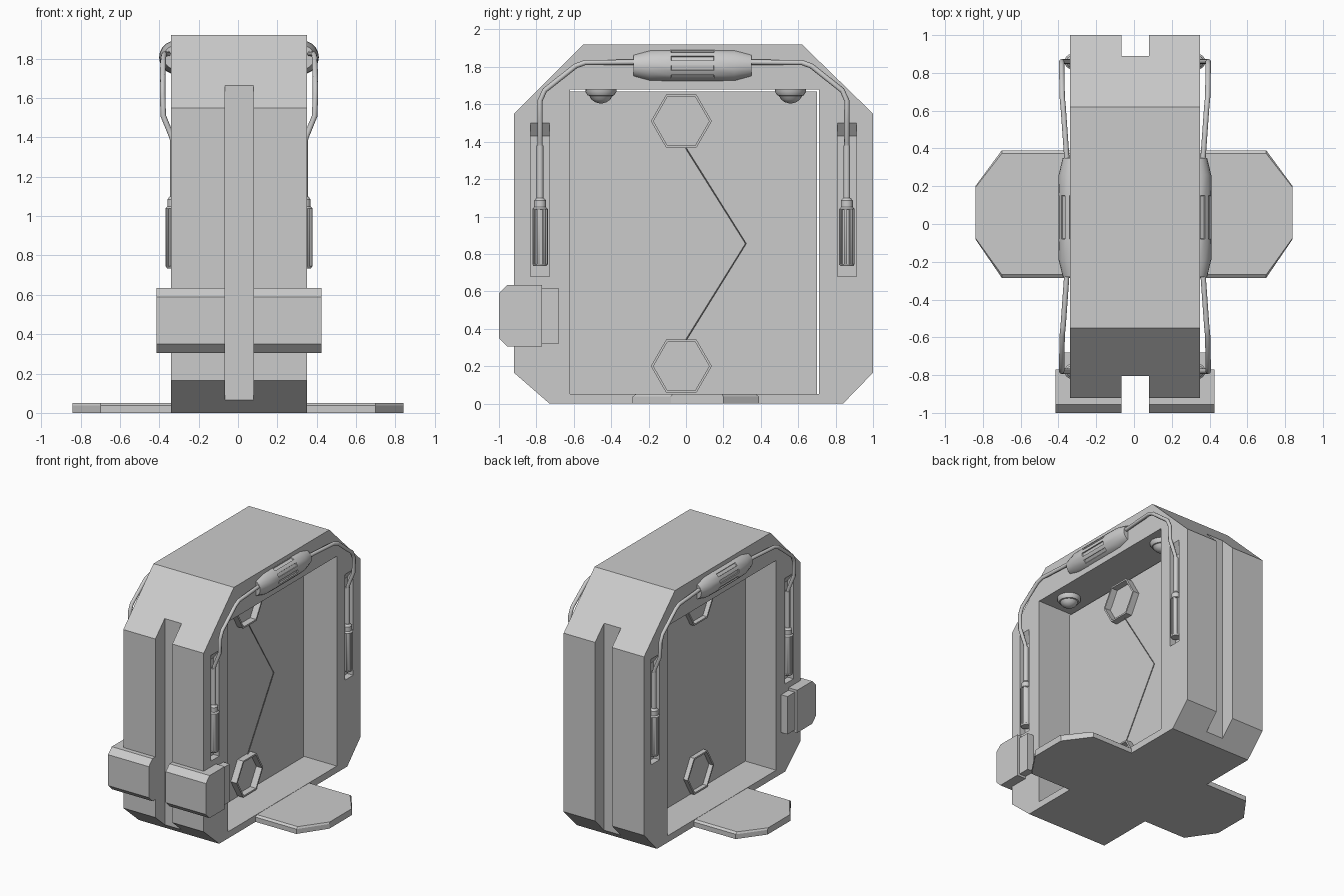
import bpy, bmesh, math
from mathutils import Vector, Matrix

if "Cube" in bpy.data.objects:
    bpy.data.objects.remove(bpy.data.objects["Cube"])

CX, CY = 0.005, 0.04      # mirror centre of the body
HALF = 0.345              # half body width
grey = bpy.data.materials.new("light_grey")
grey.diffuse_color = (0.6, 0.6, 0.6, 1)
grey.use_nodes = True
grey.node_tree.nodes["Principled BSDF"].inputs["Base Color"].default_value = grey.diffuse_color


def finish(name, bm, smooth=False):
    bmesh.ops.recalc_face_normals(bm, faces=bm.faces)
    me = bpy.data.meshes.new(name)
    bm.to_mesh(me)
    bm.free()
    me.materials.append(grey)
    ob = bpy.data.objects.new(name, me)
    bpy.context.collection.objects.link(ob)
    bpy.context.view_layer.objects.active = ob
    if smooth:
        bpy.ops.object.select_all(action='DESELECT')
        ob.select_set(True)
        bpy.ops.object.shade_smooth_by_angle(angle=math.radians(35))
    return ob


def stack(name, loops, cap=True, close=False):
    """Skin a list of equal-length point loops."""
    bm = bmesh.new()
    rows = [[bm.verts.new(p) for p in lp] for lp in loops]
    n = len(rows[0])
    pairs = list(zip(rows, rows[1:])) + ([(rows[-1], rows[0])] if close else [])
    for a, b in pairs:
        for i in range(n):
            j = (i + 1) % n
            bm.faces.new((a[i], a[j], b[j], b[i]))
    if cap and not close:
        bm.faces.new(rows[0])
        bm.faces.new(rows[-1])
    return finish(name, bm)


def prism_x(name, pts, x0, x1):
    return stack(name, [[(x, y, z) for y, z in pts] for x in (x0, x1)])


def box(name, x0, x1, y0, y1, z0, z1):
    return prism_x(name, [(y0, z0), (y1, z0), (y1, z1), (y0, z1)], x0, x1)


def lathe(name, origin, axis, profile, sides, flute=None):
    """Turn (t, r) profile around axis; sink every other face of band 'flute'."""
    bm = bmesh.new()
    rot = Vector((0, 0, 1)).rotation_difference(Vector(axis)).to_matrix().to_4x4()
    m = Matrix.Translation(origin) @ rot
    rows = [[bm.verts.new(m @ Vector((r * math.cos(2 * math.pi * i / sides),
                                      r * math.sin(2 * math.pi * i / sides), t)))
             for i in range(sides)] for t, r in profile]
    sunk = []
    for k, (a, b) in enumerate(zip(rows, rows[1:])):
        for i in range(sides):
            j = (i + 1) % sides
            f = bm.faces.new((a[i], a[j], b[j], b[i]))
            if k == flute and i % 2 == 0:
                sunk.append(f)
    bm.faces.new(rows[0])
    bm.faces.new(rows[-1])
    bmesh.ops.recalc_face_normals(bm, faces=bm.faces)
    if sunk:
        bmesh.ops.inset_individual(bm, faces=sunk, thickness=0.003, depth=-0.008)
    return finish(name, bm, True)


def tube(name, pts, radius, sides=8):
    """Round bar following a path, with mitred rings."""
    pts = [Vector(p) for p in pts]
    loops = []
    for i, p in enumerate(pts):
        t = (pts[min(i + 1, len(pts) - 1)] - pts[max(i - 1, 0)]).normalized()
        u = t.cross(Vector((1, 0, 0))).normalized()
        v = t.cross(u)
        loops.append([p + radius * (math.cos(a) * u + math.sin(a) * v)
                      for a in (2 * math.pi * k / sides for k in range(sides))])
    ob = stack(name, loops)
    bpy.ops.object.select_all(action='DESELECT')
    ob.select_set(True)
    bpy.ops.object.shade_smooth_by_angle(angle=math.radians(50))
    return ob


def cut(ob, cutter):
    mod = ob.modifiers.new("cut", 'BOOLEAN')
    mod.operation, mod.solver, mod.object = 'DIFFERENCE', 'EXACT', cutter
    bpy.context.view_layer.objects.active = ob
    bpy.ops.object.modifier_apply(modifier=mod.name)
    bpy.data.objects.remove(cutter)


# Body: chamfered frame with window, front/back channels and side slots
outline = [(-0.55, 1.92), (0.62, 1.92), (1.0, 1.55), (1.0, 0.165),
           (0.84, 0), (-0.73, 0), (-0.92, 0.165), (-0.92, 1.55)]
frame = prism_x("body_frame", outline, CX - HALF, CX + HALF)
cut(frame, box("window_cutter", -1, 1, -0.62, 0.712, 0.052, 1.68))
cut(frame, box("front_channel_cutter", -0.065, 0.08, -1.2, -0.805, -1, 3))
cut(frame, box("back_channel_cutter", -0.065, 0.08, 0.89, 1.2, -1, 3))
for s in (-1, 1):
    for e in (-1, 1):
        y = CY + e * 0.86
        sec = [(0.295, 0.68), (0.295, 1.43), (0.345, 1.50), (0.40, 1.577), (0.40, 0.68)]
        cut(frame, stack("slot_cutter", [[(CX + s * d, yy, z) for d, z in sec]
                                         for yy in (CY + e * 0.77, CY + e * 0.872)]))

# Middle wall inside the window
box("middle_wall", -0.075, 0.07, -0.62, 0.70, 0.05, 1.668)

# Base foot: flat octagon with a sloped rim
foot = [(-0.70, 0.39), (0.70, 0.39), (0.84, 0.20), (0.84, -0.08),
        (0.70, -0.285), (-0.70, -0.285), (-0.84, -0.08), (-0.84, 0.20)]
stack("base_foot", [[(x, 0.055 + (y - 0.055) * k, z) for x, y in foot]
                    for z, k in ((0, 1), (0.037, 1), (0.05, 0.95))])

for s in (-1, 1):
    side = "right" if s > 0 else "left"

    def X(d):
        return CX + s * d

    # Front clasp halves
    prism_x(side + "_clasp", [(-1.0, 0.59), (-0.955, 0.635), (-0.77, 0.635),
                              (-0.77, 0.305), (-0.955, 0.305), (-1.0, 0.35)],
            0.08 if s > 0 else -0.065, X(0.42))
    box(side + "_clasp_arm", X(0.30), X(0.40), -0.78, -0.68, 0.322, 0.615)

    # Hexagon rings on the wall
    for zc, label in ((1.51, "upper"), (0.20, "lower")):
        def hexa(d, r):
            return [(X(d), -0.025 + r * math.cos(i * math.pi / 3),
                     zc + r * math.sin(i * math.pi / 3)) for i in range(6)]
        stack(f"{side}_{label}_hexagon", [hexa(0.06, 0.163), hexa(0.115, 0.163),
              hexa(0.115, 0.149), hexa(0.06, 0.149)], close=True)

    # Thin bent line between the hexagons
    tube(side + "_wall_line", [(X(0.077), 0.0, 1.365), (X(0.077), 0.32, 0.855),
                               (X(0.077), 0.0, 0.34)], 0.003, 4)

    # Top grip
    lathe(side + "_grip", (X(0.32), 0.035, 1.807), (0, 1, 0),
          [(-0.315, 0.062), (-0.225, 0.084), (-0.115, 0.086),
           (0.115, 0.086), (0.225, 0.084), (0.315, 0.062)], 20, flute=2)

    for e in (-1, 1):
        end = side + ("_back" if e > 0 else "_front")
        y = CY + e * 0.82
        # Ribbed plug in the slot, its collar and the sleeve
        lathe(end + "_plug", (X(0.332), y, 0), (0, 0, 1),
              [(0.735, 0.034), (0.745, 0.041), (1.04, 0.041), (1.05, 0.032),
               (1.085, 0.032), (1.10, 0.02)], 16, flute=1)
        tube(end + "_sleeve", [(X(0.332), y, 1.09), (X(0.332), y, 1.38)], 0.018)
        # Cable from the plug up to the grip
        path = [(0.332, 0.82, 1.36), (0.34, 0.82, 1.40), (0.385, 0.82, 1.51),
                (0.388, 0.82, 1.62), (0.388, 0.795, 1.675), (0.385, 0.63, 1.805),
                (0.38, 0.58, 1.823), (0.36, 0.30, 1.825)]
        tube(end + "_cable", [(X(d), CY + e * yy, z) for d, yy, z in path], 0.014)
        # Ceiling lamp in the window
        lathe(end + "_lamp", (X(0.21), 0.052 + e * 0.507, 1.685), (0, 0, -1),
              [(0, 0.083), (0.02, 0.082), (0.038, 0.07), (0.04, 0.062),
               (0.06, 0.05), (0.074, 0.03), (0.08, 0.008)], 20)
